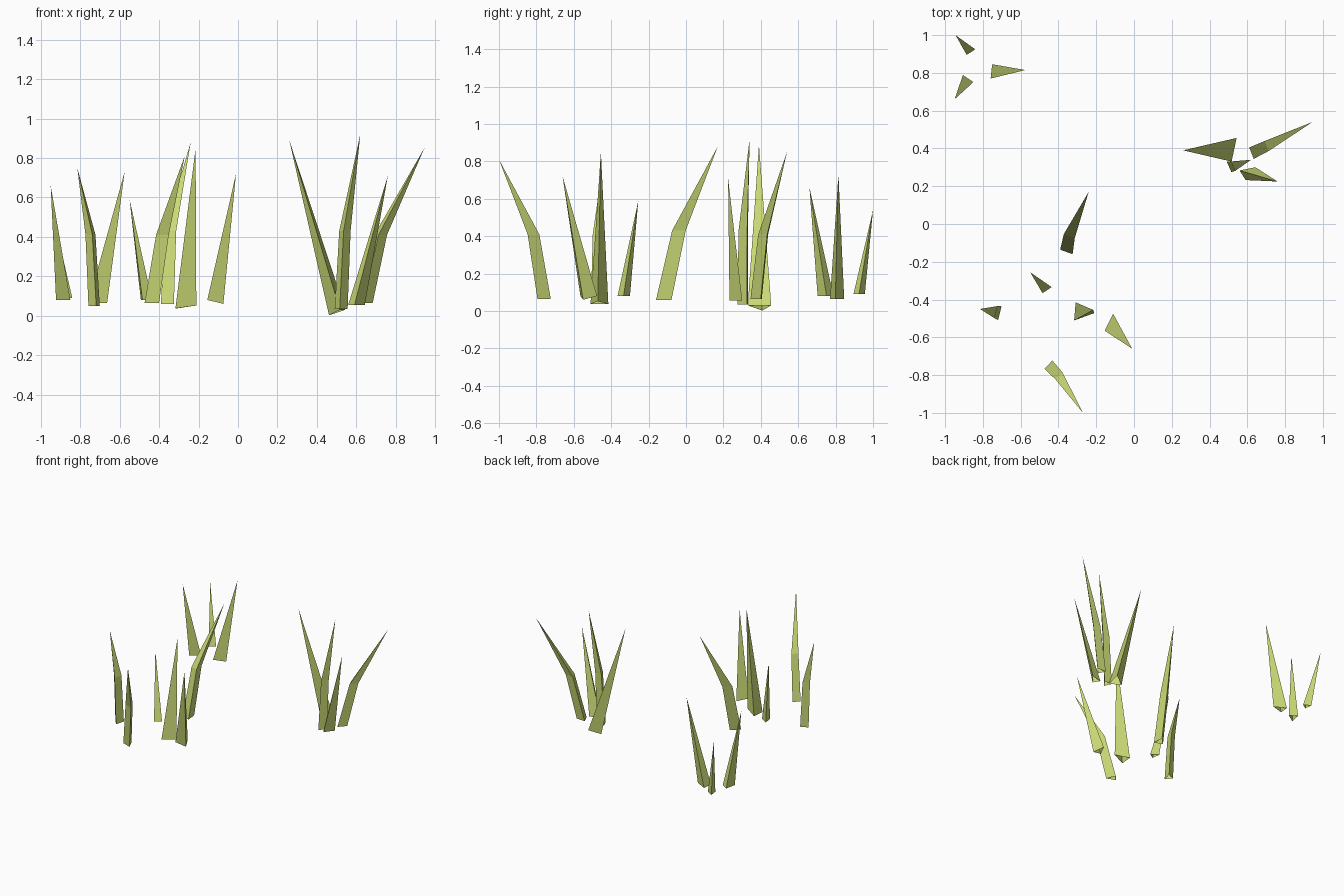
import bpy
import bmesh
from math import cos, sin, radians
from mathutils import Vector

# Yellow-green shared by every blade
green = bpy.data.materials.new("grass_green")
green.diffuse_color = (0.60, 0.70, 0.18, 1.0)


def blade(name, back, width, depth, heading, tip, mid=None, drop=0.0):
    """Three-sided blade: back = middle of the rear base edge, the third base
    corner points along heading, mid = optional bend centre."""
    back, tip = Vector(back), Vector(tip)
    a = radians(heading)
    d = Vector((cos(a), sin(a), 0))
    side = Vector((-sin(a), cos(a), 0)) * width / 2
    ring = [back - side, back + d * depth - Vector((0, 0, drop)), back + side]
    bm = bmesh.new()
    low = [bm.verts.new(p) for p in ring]
    if mid:
        # Slightly narrower ring where the blade bends
        centre = sum(ring, Vector()) / 3
        high = [bm.verts.new(Vector(mid) + (p - centre) * 0.88) for p in ring]
        for i in range(3):
            j = (i + 1) % 3
            bm.faces.new((low[i], low[j], high[j], high[i]))
        low = high
    top = bm.verts.new(tip)
    for i in range(3):
        bm.faces.new((low[i], low[(i + 1) % 3], top))
    mesh = bpy.data.meshes.new(name)
    bm.to_mesh(mesh)
    bm.free()
    mesh.materials.append(green)
    bpy.context.collection.objects.link(bpy.data.objects.new(name, mesh))


# Back-left tuft of three short blades
back_tuft = [
    ((-0.863, 0.910, 0.09), 0.054, 0.055, 123, (-0.945, 1.00, 0.54)),
    ((-0.755, 0.808, 0.065), 0.076, 0.092, -6, (-0.575, 0.815, 0.73)),
    ((-0.878, 0.770, 0.08), 0.067, 0.080, 236, (-0.95, 0.66, 0.66)),
]

# Tall right tuft
right_tuft = [
    ((0.530, 0.393, 0.03), 0.128, 0.070, 168, (0.26, 0.39, 0.89), None, 0.028),
    ((0.622, 0.375, 0.065), 0.065, 0.066, 22, (0.945, 0.54, 0.85), (0.72, 0.42, 0.41)),
    ((0.503, 0.303, 0.035), 0.062, 0.058, 24, (0.62, 0.34, 0.92), (0.54, 0.313, 0.43)),
    ((0.575, 0.258, 0.055), 0.060, 0.080, 32, (0.76, 0.225, 0.71)),
]

# Loose blades at the front left
front_tuft = [
    ((-0.358, -0.148, 0.06), 0.070, 0.075, 70, (-0.24, 0.17, 0.88), (-0.335, -0.043, 0.43)),
    ((-0.460, -0.350, 0.08), 0.058, 0.060, 123, (-0.55, -0.255, 0.59)),
    ((-0.710, -0.472, 0.05), 0.075, 0.050, 166, (-0.815, -0.45, 0.75), (-0.745, -0.463, 0.41)),
    ((-0.313, -0.463, 0.037), 0.096, 0.102, -5, (-0.215, -0.455, 0.85), None, -0.015),
    ((-0.133, -0.520, 0.08), 0.100, 0.066, -27, (-0.01, -0.66, 0.72), None, 0.02),
    ((-0.453, -0.745, 0.065), 0.060, 0.072, -43, (-0.27, -1.00, 0.81), (-0.382, -0.818, 0.41)),
]

for tuft, blades in (("back", back_tuft), ("right", right_tuft), ("front", front_tuft)):
    for n, spec in enumerate(blades, 1):
        blade(f"{tuft}_grass_blade_{n}", *spec)
